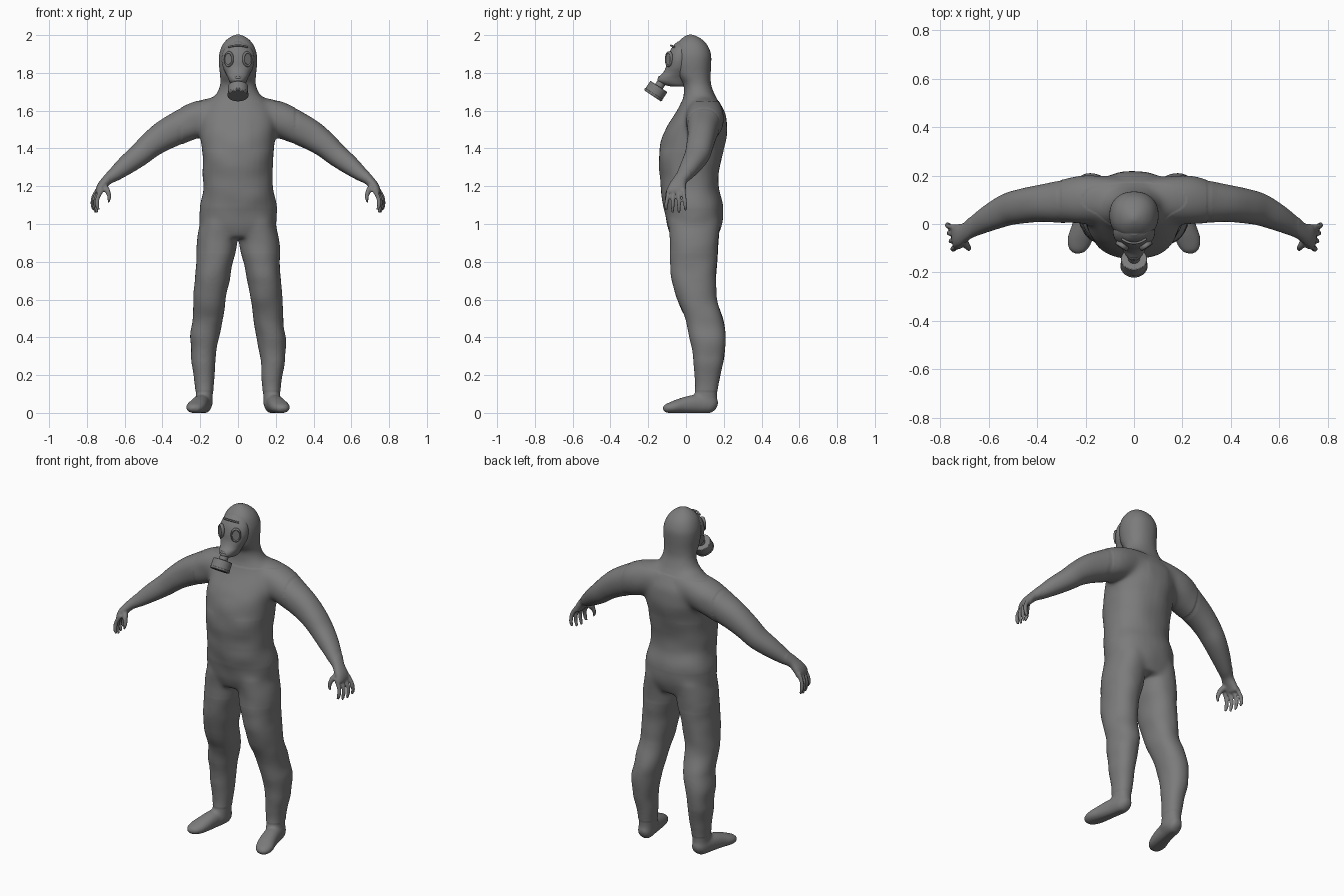
import bpy, bmesh, math
from mathutils import Vector, noise

if "Cube" in bpy.data.objects:
    bpy.data.objects.remove(bpy.data.objects["Cube"])

N = 32
dark = bpy.data.materials.new("dark_rubber")
dark.diffuse_color = (.2, .2, .2, 1)
dark.use_nodes = True
dark.node_tree.nodes["Principled BSDF"].inputs["Base Color"].default_value = dark.diffuse_color


def spline(rows, sub=5):
    """Catmull-Rom interpolation of rows of numbers."""
    out, n = [], len(rows)
    for i in range(n - 1):
        a, b, c, d = (rows[max(0, min(n - 1, k))] for k in range(i - 1, i + 3))
        for s in range(sub):
            t = s / sub
            out.append([.5 * (2 * q + (r - p) * t + (2 * p - 5 * q + 4 * r - u) * t * t
                              + (3 * q - p - 3 * r + u) * t ** 3) for p, q, r, u in zip(a, b, c, d)])
    return out + [list(rows[-1])]


def loft(bm, rows, ref, side=1, flat=False, power=2.2):
    """Closed tube through rows (x, y, z, radius across ref, radius along ref)."""
    rows = spline(rows)
    cs = [Vector((side * r[0], r[1], r[2])) for r in rows]
    rings = []
    for i, r in enumerate(rows):
        t = Vector((0, 0, 1)) if flat else (cs[min(i + 1, len(cs) - 1)] - cs[max(i - 1, 0)]).normalized()
        b = Vector(ref)
        b = (b - t * b.dot(t)).normalized()
        n = t.cross(b)
        ring = []
        for k in range(N):
            c, s = math.cos(2 * math.pi * k / N), math.sin(2 * math.pi * k / N)
            c = math.copysign(abs(c) ** (2 / power), c)
            s = math.copysign(abs(s) ** (2 / power), s)
            ring.append(bm.verts.new(cs[i] + b * r[4] * c + n * r[3] * s))
        rings.append(ring)
    for p, q in zip(rings, rings[1:]):
        for k in range(N):
            bm.faces.new((p[k], p[(k + 1) % N], q[(k + 1) % N], q[k]))
    bm.faces.new(rings[0])
    bm.faces.new(rings[-1])


def slab(z, rx, yf, yb, cx=0):
    """Horizontal section given by its front and back y."""
    return (cx, (yf + yb) / 2, z, (yb - yf) / 2, rx)


def make(name, bm):
    bmesh.ops.recalc_face_normals(bm, faces=bm.faces)
    me = bpy.data.meshes.new(name)
    bm.to_mesh(me)
    bm.free()
    ob = bpy.data.objects.new(name, me)
    bpy.context.collection.objects.link(ob)
    return ob


def finish(ob, angle=40):
    """Smooth shading and the dark material."""
    bpy.ops.object.select_all(action='DESELECT')
    ob.select_set(True)
    bpy.context.view_layer.objects.active = ob
    bpy.ops.object.shade_smooth_by_angle(angle=math.radians(angle))
    ob.data.materials.clear()
    ob.data.materials.append(dark)


def relax(bm, verts, times):
    for _ in range(times):
        bmesh.ops.smooth_vert(bm, verts=verts, factor=.5, use_axis_x=True, use_axis_y=True, use_axis_z=True)


# torso and hooded head
bm = bmesh.new()
torso = [(.93, .17, -.075, .165), (1.0, .203, -.1, .19), (1.1, .2, -.12, .197), (1.2, .182, -.132, .172),
         (1.3, .186, -.142, .178), (1.4, .191, -.138, .2), (1.5, .2, -.108, .215), (1.57, .2, -.065, .212),
         (1.62, .175, -.035, .19), (1.66, .145, -.018, .166), (1.69, .115, -.012, .15), (1.74, .095, -.015, .133),
         (1.79, .096, -.05, .131), (1.85, .102, -.062, .134), (1.9, .1, -.062, .133), (1.95, .082, -.052, .112),
         (1.985, .05, -.02, .075), (2.004, .012, .01, .035)]
loft(bm, [slab(*r) for r in torso], (1, 0, 0), flat=True)

leg = [(1.02, .095, -.09, .18, .1), (.9, .105, -.084, .17, .111), (.8, .096, -.082, .162, .125),
       (.7, .089, -.073, .157, .137), (.6, .083, -.045, .162, .15), (.5, .078, -.002, .194, .16),
       (.4, .075, .022, .208, .177), (.3, .064, .038, .202, .183), (.2, .054, .048, .18, .179),
       (.12, .046, .048, .166, .178), (.04, .045, .03, .164, .18)]
foot = [(.178, .166, .04, .02, .02), (.18, .135, .048, .046, .042), (.195, .05, .05, .05, .046),
        (.21, -.02, .042, .042, .05), (.226, -.07, .033, .032, .051), (.237, -.108, .027, .022, .036),
        (.24, -.124, .025, .008, .012)]
arm = [(.04, .1, 1.6, .08, .085), (.13, .102, 1.582, .088, .095), (.22, .1, 1.553, .093, .099),
       (.3, .092, 1.515, .088, .088),
       (.385, .085, 1.472, .08, .077), (.46, .074, 1.42, .069, .072), (.52, .06, 1.367, .061, .067),
       (.59, .028, 1.313, .052, .056), (.65, -.005, 1.265, .039, .044), (.69, -.03, 1.235, .028, .037),
       (.722, -.045, 1.2, .024, .046), (.738, -.051, 1.172, .018, .05), (.742, -.052, 1.162, .01, .046)]
for s in (-1, 1):
    loft(bm, [slab(*r) for r in leg], (1, 0, 0), s, True)
    loft(bm, foot, (1, 0, 0), s)
    loft(bm, arm, (0, 1, 0), s)
    # fingers and thumb
    for y, tip in ((-.092, 1.075), (-.066, 1.06), (-.04, 1.06), (-.014, 1.072)):
        dx = (y + .05) * .3
        ty = -.05 + (y + .05) * 1.3
        loft(bm, [(.73 + dx, y, 1.185, .012, .011), (.755 + dx, (y + ty) / 2, 1.14, .0115, .01),
                  (.759 + dx, ty, 1.1, .0105, .01), (.75 + dx, ty, tip, .007, .007)], (0, 1, 0), s)
    loft(bm, [(.715, -.06, 1.205, .016, .018), (.69, -.088, 1.175, .015, .015),
              (.68, -.1, 1.145, .012, .012), (.683, -.104, 1.112, .007, .007)], (0, 1, 0), s)
body = make("suited_body", bm)

# fuse the limbs into one skin, then relax and wrinkle it
bpy.context.view_layer.objects.active = body
rem = body.modifiers.new("fuse", 'REMESH')
rem.mode = 'VOXEL'
rem.voxel_size = .0062
bpy.ops.object.modifier_apply(modifier=rem.name)
bm = bmesh.new()
bm.from_mesh(body.data)
relax(bm, bm.verts[:], 1)
relax(bm, [v for v in bm.verts if abs(v.co.x) < .68], 14)
relax(bm, [v for v in bm.verts if .07 < abs(v.co.x) < .32 and 1.38 < v.co.z < 1.75], 45)
relax(bm, [v for v in bm.verts if abs(v.co.x) < .3 and .85 < v.co.z < 1.08], 25)
bm.normal_update()
for v in bm.verts:
    x, y, z = v.co
    if abs(x) < .3 and .12 < z < 1.65:
        fade = min(1, (z - .12) * 6, (1.65 - z) * 6)
        v.co += v.normal * (.002 + .006 * fade * noise.noise(Vector((x * 8, y * 8, z * 10))))
    v.co.z = max(v.co.z, .004) - .004 * max(0, 1 - z)
bm.to_mesh(body.data)
bm.free()
finish(body, 60)

# rubber face mask with snout
bm = bmesh.new()
mask = [(1.965, .03, -.045, .03), (1.945, .06, -.066, .03), (1.91, .081, -.088, .03), (1.87, .087, -.1, .03),
        (1.83, .08, -.107, .03), (1.8, .066, -.122, .03), (1.775, .054, -.147, .02), (1.755, .046, -.15, .01),
        (1.738, .036, -.12, .0), (1.728, .022, -.08, -.01)]
loft(bm, [slab(*r) for r in mask], (1, 0, 0), flat=True, power=2)
finish(make("face_mask", bm), 60)

# brow ridge of the mask
bm = bmesh.new()
loft(bm, [(.05 * k, -.079 + .017 * k * k, 1.945 - .008 * k * k, .005, .005) for k in (-1, -.5, 0, .5, 1)], (0, 0, 1))
finish(make("mask_brow_ridge", bm), 60)

# eyepieces
for s, side in ((-1, "right"), (1, "left")):
    d = Vector((s * .55, -.83, .03))
    pos = Vector((s * .049, -.09, 1.873))
    rot = d.to_track_quat('Z', 'Y').to_euler()
    bpy.ops.mesh.primitive_torus_add(location=pos, rotation=rot, major_segments=32, minor_segments=10,
                                     major_radius=1, minor_radius=.2)
    rim = bpy.context.object
    rim.name = side + "_eye_rim"
    rim.scale = (.024, .035, .05)
    finish(rim, 60)
    bpy.ops.mesh.primitive_cylinder_add(vertices=32, radius=1, depth=1, location=pos, rotation=rot)
    lens = bpy.context.object
    lens.name = side + "_eye_lens"
    lens.scale = (.024, .035, .012)
    finish(lens)

# filter canister and its connector
axis = Vector((0, -.55, -.83)).normalized()
centre = Vector((0, -.16, 1.703))
rot = axis.to_track_quat('Z', 'Y').to_euler()
for name, r, depth, off in (("filter_canister", .054, .06, 0), ("filter_rim", .056, .012, .022),
                            ("filter_connector", .024, .07, -.05), ("connector_collar", .031, .014, -.07)):
    bpy.ops.mesh.primitive_cylinder_add(vertices=40, radius=r, depth=depth, location=centre + axis * off, rotation=rot)
    ob = bpy.context.object
    ob.name = name
    bev = ob.modifiers.new("soft_edge", 'BEVEL')
    bev.width, bev.segments = .003, 2
    finish(ob)
